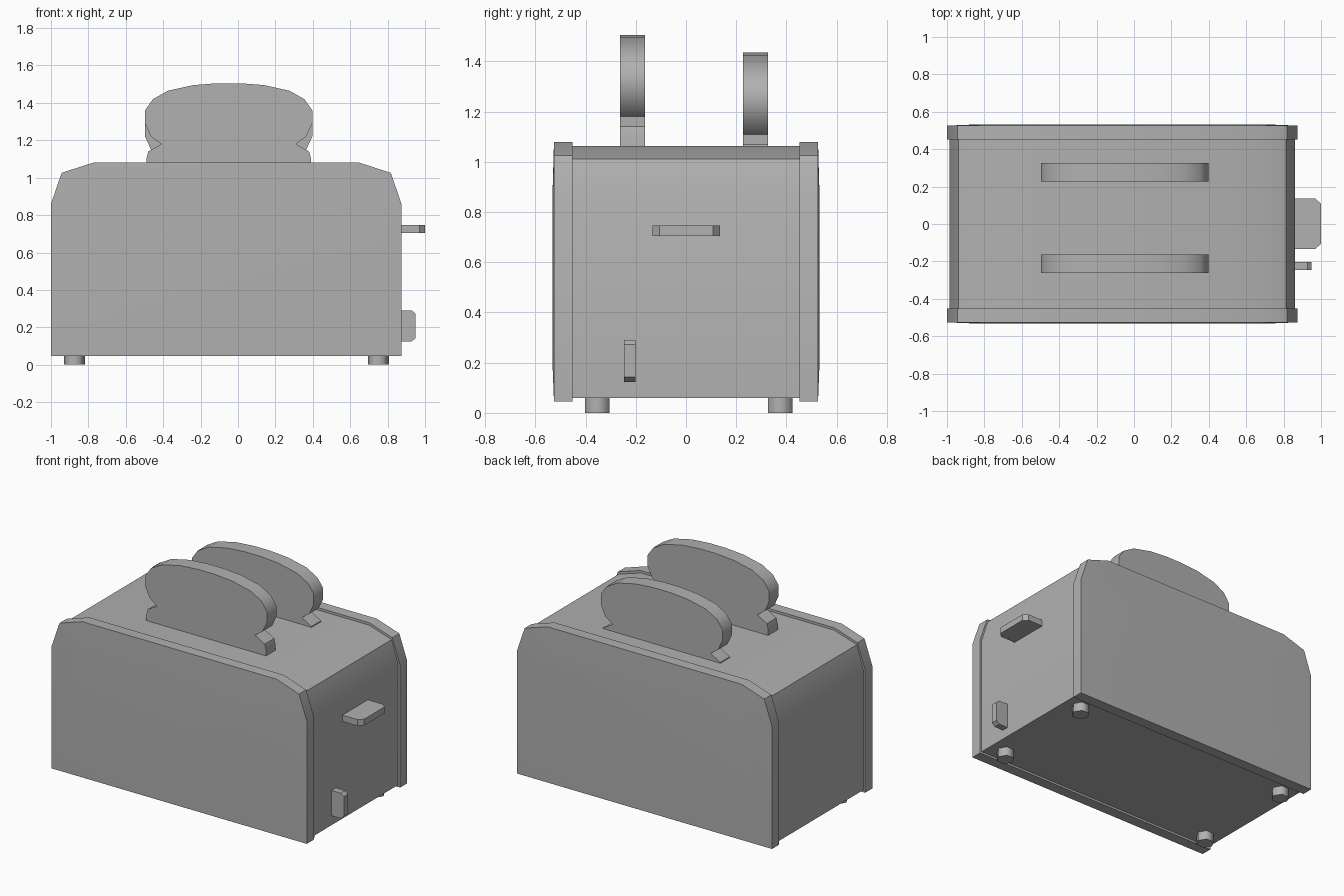
import bpy, bmesh, math
from mathutils import Vector

if "Cube" in bpy.data.objects:
    bpy.data.objects.remove(bpy.data.objects["Cube"])

# Dark grey used on every part
grey = bpy.data.materials.new("dark_grey")
grey.diffuse_color = (0.44, 0.44, 0.44, 1)
grey.use_nodes = True
grey.node_tree.nodes["Principled BSDF"].inputs["Base Color"].default_value = grey.diffuse_color


def finish(bm, name, angle):
    bmesh.ops.recalc_face_normals(bm, faces=bm.faces)
    mesh = bpy.data.meshes.new(name)
    bm.to_mesh(mesh)
    bm.free()
    mesh.materials.append(grey)
    ob = bpy.data.objects.new(name, mesh)
    bpy.context.collection.objects.link(ob)
    bpy.ops.object.select_all(action='DESELECT')
    ob.select_set(True)
    bpy.context.view_layer.objects.active = ob
    bpy.ops.object.shade_smooth_by_angle(angle=math.radians(angle))
    return ob


def prism(name, profile, axis, a, b, crown=0, angle=30):
    """Extrude a 2D profile from a to b along axis; crown swells the end cap."""
    def place(p, d):
        return {'y': (p[0], d, p[1]), 'z': (p[0], p[1], d)}[axis]
    bm = bmesh.new()
    face = bm.faces.new([bm.verts.new(place(p, a)) for p in profile])
    ext = bmesh.ops.extrude_face_region(bm, geom=[face])['geom']
    if not any(face is f for e in bm.edges for f in e.link_faces if f.is_valid):
        bm.faces.new([v for v in bm.verts if v not in ext][:len(profile)])
    top = [v for v in ext if isinstance(v, bmesh.types.BMVert)]
    bmesh.ops.translate(bm, verts=top, vec=Vector(place((0, 0), b - a)))
    if crown:
        cap = next(f for f in ext if isinstance(f, bmesh.types.BMFace))
        bmesh.ops.inset_region(bm, faces=[cap], thickness=0.18)
        for v in cap.verts:
            v.co.y += crown
    bmesh.ops.holes_fill(bm, edges=bm.edges[:], sides=0)
    return finish(bm, name, angle)


CX = -0.063  # centre line of the housing in x


def mirrored(half, cx):
    return [(cx + x, z) for x, z in half] + [(cx - x, z) for x, z in reversed(half)]


# Inner housing and the two slightly larger, crowned side panels
shell = [(0.923, 0.06), (0.923, 0.86), (0.875, 1.012), (0.71, 1.064)]
prism("housing", mirrored(shell, CX), 'y', -0.47, 0.47)
panel = [(0.937, 0.046), (0.937, 0.86), (0.88, 1.026), (0.713, 1.08)]
for side, s in (("front", -1), ("back", 1)):
    prism(side + "_panel", mirrored(panel, CX), 'y', s * 0.452, s * 0.526, s * 0.005)

# Bread slices, the rear one sitting lower
slice_half = [(0.44, 1.0), (0.44, 1.10), (0.43, 1.14), (0.36, 1.18), (0.415, 1.22),
              (0.447, 1.29), (0.447, 1.36), (0.405, 1.42), (0.325, 1.465),
              (0.19, 1.495), (0.06, 1.505)]
for side, y, dz in (("front", -0.263, 0), ("back", 0.227, -0.07)):
    pts = [(x, z + dz) for x, z in mirrored(slice_half, -0.05)]
    prism(side + "_bread_slice", pts, 'y', y, y + 0.1, angle=40)

# Push-down lever and browning control on the right end
lever = [(0.84, -0.133), (0.97, -0.133), (1.0, -0.105), (1.0, 0.108), (0.97, 0.135), (0.84, 0.135)]
prism("lever", lever, 'z', 0.705, 0.747)
dial = [(0.84, 0.123), (0.925, 0.123), (0.95, 0.142), (0.95, 0.273), (0.928, 0.291), (0.84, 0.291)]
prism("browning_control", dial, 'y', -0.247, -0.202)

# Hexagonal feet
for i, (x, y) in enumerate((x, y) for x in (-0.875, 0.75) for y in (-0.353, 0.376)):
    hexagon = [(x + 0.056 * math.cos(k * math.pi / 3), y + 0.056 * math.sin(k * math.pi / 3))
               for k in range(6)]
    prism(f"foot_{i + 1}", hexagon, 'z', 0.0, 0.075, angle=65)
